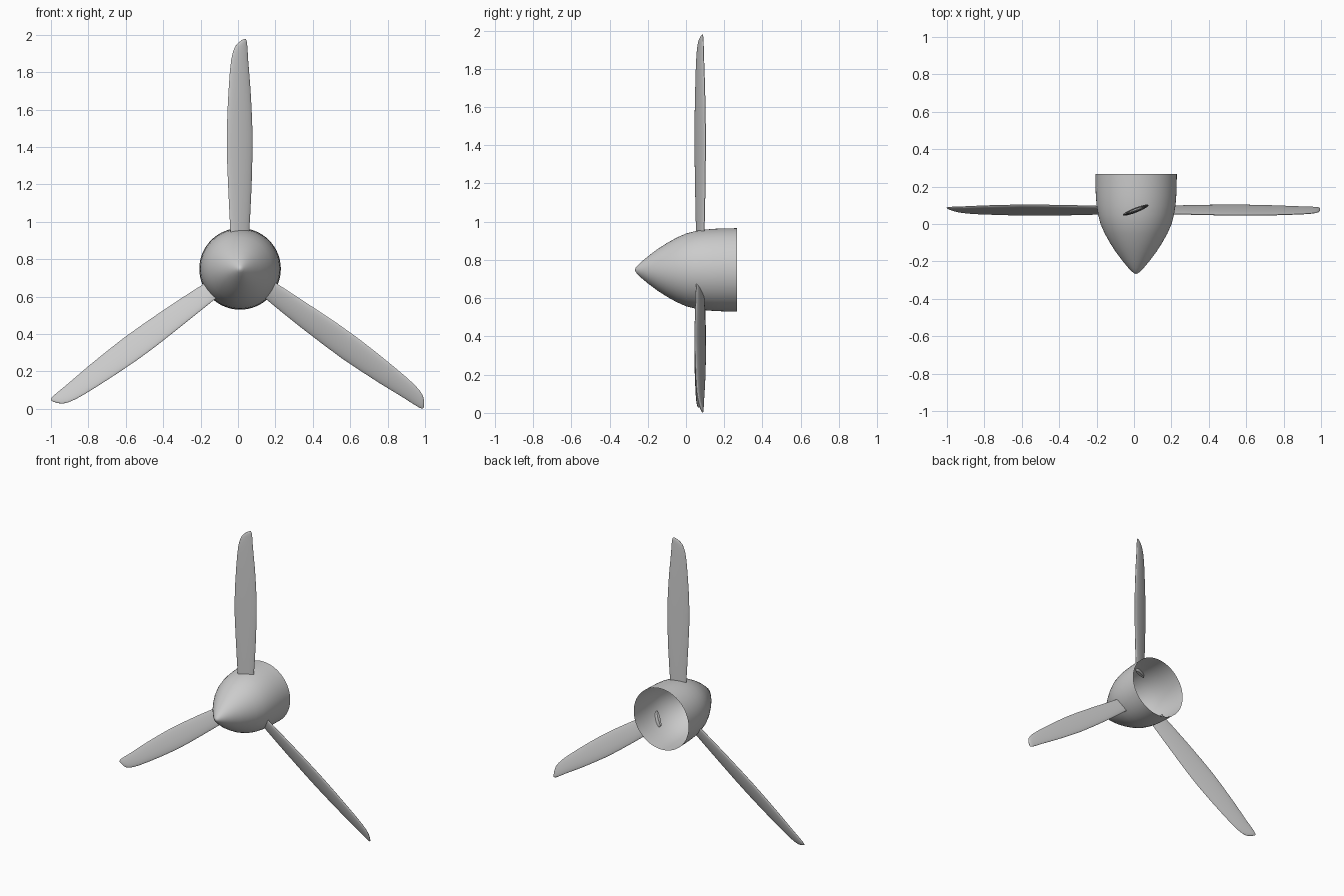
import bpy, bmesh
from math import sin, cos, pi, radians
from mathutils import Matrix

if "Cube" in bpy.data.objects:
    bpy.data.objects.remove(bpy.data.objects["Cube"])

HUB_X, HUB_Z, BLADE_Y = 0.011, 0.748, 0.075


def loft(name, rings, cap_start=False, cap_end=False):
    """Skin a list of closed rings of points into one smooth object."""
    bm = bmesh.new()
    vs = [[bm.verts.new(p) for p in ring] for ring in rings]
    n = len(vs[0])
    for a, b in zip(vs, vs[1:]):
        for i in range(n):
            j = (i + 1) % n
            bm.faces.new((a[i], a[j], b[j], b[i]))
    if cap_start:
        bm.faces.new(vs[0][::-1])
    if cap_end:
        bm.faces.new(vs[-1])
    bmesh.ops.remove_doubles(bm, verts=bm.verts, dist=1e-5)
    bmesh.ops.recalc_face_normals(bm, faces=bm.faces)
    me = bpy.data.meshes.new(name)
    bm.to_mesh(me)
    bm.free()
    ob = bpy.data.objects.new(name, me)
    bpy.context.collection.objects.link(ob)
    bpy.ops.object.select_all(action='DESELECT')
    ob.select_set(True)
    bpy.context.view_layer.objects.active = ob
    bpy.ops.object.shade_smooth_by_angle(angle=radians(40))
    return ob


# Spinner: pointed, open-backed shell turned about the y axis (y, radius)
profile = [(-0.267, 0.0), (-0.264, 0.010), (-0.255, 0.021), (-0.235, 0.041),
           (-0.2, 0.070), (-0.15, 0.108), (-0.1, 0.140), (-0.05, 0.168),
           (0.0, 0.190), (0.05, 0.203), (0.1, 0.211), (0.15, 0.215),
           (0.2, 0.217), (0.266, 0.218)]
N = 64
loft("spinner", [[(HUB_X + r * cos(2 * pi * i / N), y, HUB_Z + r * sin(2 * pi * i / N))
                  for i in range(N)] for y, r in profile])

# Blade sections: (radius from hub axis, left edge, right edge, half thickness)
sections = [(0.185, -0.051, 0.048, 0.011), (0.30, -0.057, 0.055, 0.012),
            (0.45, -0.064, 0.062, 0.013), (0.60, -0.070, 0.066, 0.013),
            (0.72, -0.071, 0.067, 0.013), (0.85, -0.067, 0.062, 0.013),
            (0.96, -0.061, 0.056, 0.012), (1.06, -0.054, 0.048, 0.011),
            (1.12, -0.047, 0.043, 0.010), (1.16, -0.038, 0.041, 0.009),
            (1.19, -0.026, 0.039, 0.008), (1.21, -0.008, 0.037, 0.007),
            (1.222, 0.008, 0.034, 0.005), (1.230, 0.021, 0.030, 0.002)]
PITCH, M = radians(21.5), 32


def blade(name, turn):
    place = (Matrix.Translation((HUB_X, BLADE_Y, HUB_Z))
             @ Matrix.Rotation(radians(turn), 4, 'Y') @ Matrix.Rotation(PITCH, 4, 'Z'))
    rings = []
    for r, left, right, t in sections:
        mid, half = (left + right) / 2 / cos(PITCH), (right - left) / 2 / cos(PITCH)
        rings.append([(mid + half * cos(2 * pi * i / M), t * sin(2 * pi * i / M), r)
                      for i in range(M)])
    ob = loft(name, rings, True, True)
    ob.data.transform(place)


# Three pitched blades around the spinner
for label, turn in (("top", 0), ("right", 126), ("left", -126)):
    blade(label + "_blade", turn)
